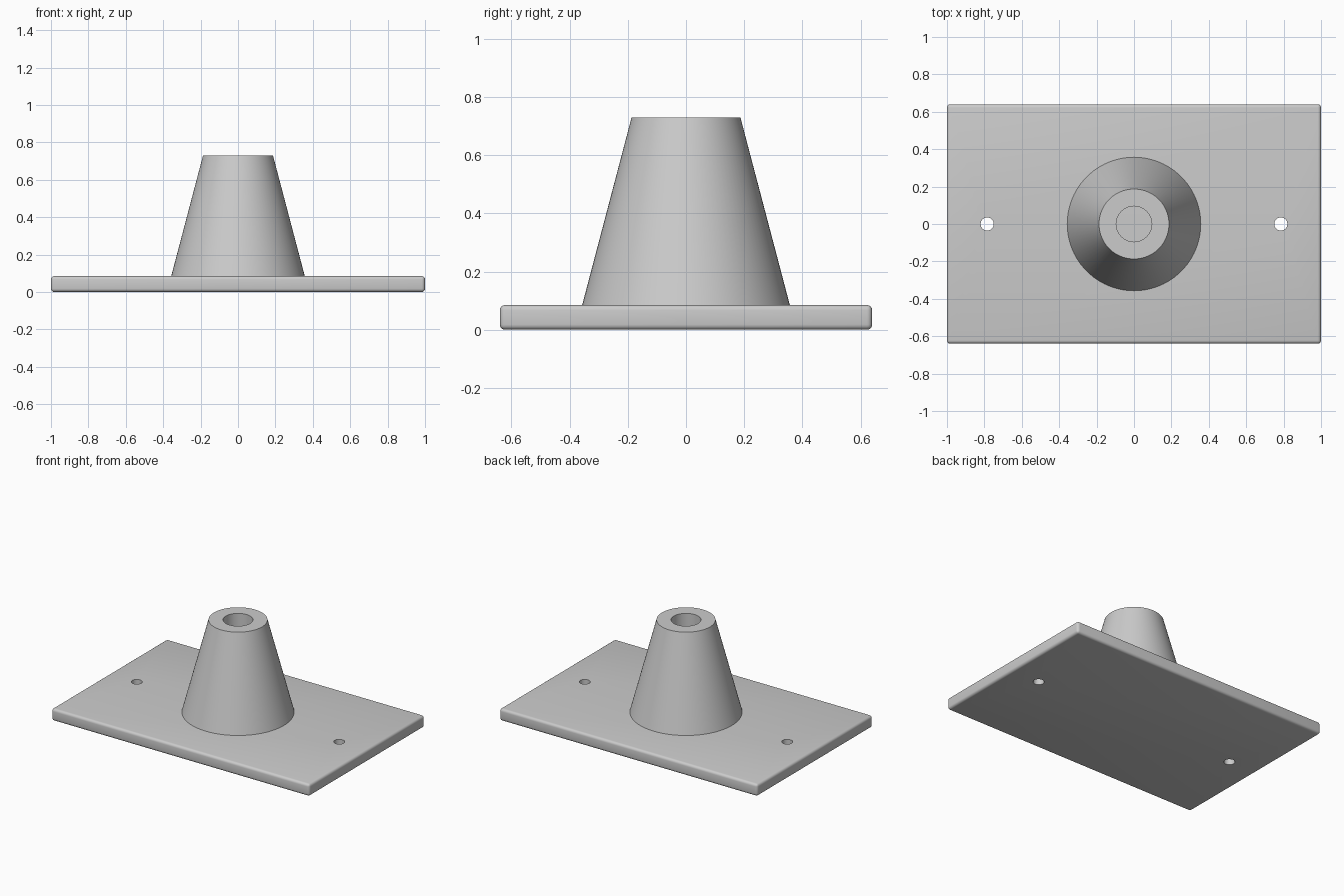
import bpy, bmesh, math

cube = bpy.data.objects.get("Cube")
if cube:
    bpy.data.objects.remove(cube, do_unlink=True)

SEGMENTS = 96
PLATE_TOP = 0.085
CONE_TOP = 0.73
BORE_RADIUS = 0.095

grey = bpy.data.materials.new("plain grey")
grey.use_nodes = True
colour = (0.6, 0.6, 0.6, 1)
grey.diffuse_color = colour
grey.node_tree.nodes["Principled BSDF"].inputs["Base Color"].default_value = colour


def add_object(name, bm):
    bmesh.ops.recalc_face_normals(bm, faces=bm.faces)
    mesh = bpy.data.meshes.new(name)
    bm.to_mesh(mesh)
    bm.free()
    mesh.materials.append(grey)
    obj = bpy.data.objects.new(name, mesh)
    bpy.context.collection.objects.link(obj)
    return obj


def smooth(obj):
    bpy.ops.object.select_all(action='DESELECT')
    obj.select_set(True)
    bpy.context.view_layer.objects.active = obj
    bpy.ops.object.shade_smooth_by_angle(angle=math.radians(35))


# Base plate with rounded edges
bm = bmesh.new()
bmesh.ops.create_cube(bm, size=1)
for v in bm.verts:
    v.co.x *= 2
    v.co.y *= 1.28
    v.co.z = (v.co.z + 0.5) * PLATE_TOP
bmesh.ops.bevel(bm, geom=bm.edges[:], offset=0.018, segments=4,
                profile=0.5, affect='EDGES')
plate = add_object("base_plate", bm)

# Two mounting holes through the plate
for side, x in (("left", 0.785), ("right", -0.785)):
    bm = bmesh.new()
    bmesh.ops.create_cone(bm, cap_ends=True, segments=48, radius1=0.035,
                          radius2=0.035, depth=0.4)
    cutter = add_object(side + "_hole_cutter", bm)
    cutter.location.x = x
    cutter.hide_render = True
    cutter.hide_set(True)
    cut = plate.modifiers.new(side + "_hole", 'BOOLEAN')
    cut.operation = 'DIFFERENCE'
    cut.solver = 'EXACT'
    cut.object = cutter

# Apply the cuts and drop the cutters
bpy.context.view_layer.update()
cut_mesh = bpy.data.meshes.new_from_object(
    plate.evaluated_get(bpy.context.evaluated_depsgraph_get()))
cutters = [m.object for m in plate.modifiers]
plate.modifiers.clear()
plate.data = cut_mesh
for cutter in cutters:
    bpy.data.objects.remove(cutter, do_unlink=True)
smooth(plate)

# Tapered socket with a blind bore, turned from its profile
profile = [(0.357, PLATE_TOP), (0.187, CONE_TOP),
           (BORE_RADIUS, CONE_TOP), (BORE_RADIUS, PLATE_TOP)]
bm = bmesh.new()
verts = [bm.verts.new((r, 0, z)) for r, z in profile]
edges = [bm.edges.new(pair) for pair in zip(verts, verts[1:])]
bmesh.ops.spin(bm, geom=verts + edges, cent=(0, 0, 0), axis=(0, 0, 1),
               angle=math.tau, steps=SEGMENTS, use_merge=True)
bmesh.ops.remove_doubles(bm, verts=bm.verts, dist=0.0001)
socket = add_object("tapered_socket", bm)
# Keep the skin facing outwards
if socket.data.polygons[0].normal.dot(socket.data.polygons[0].center) < 0:
    socket.data.flip_normals()
smooth(socket)
